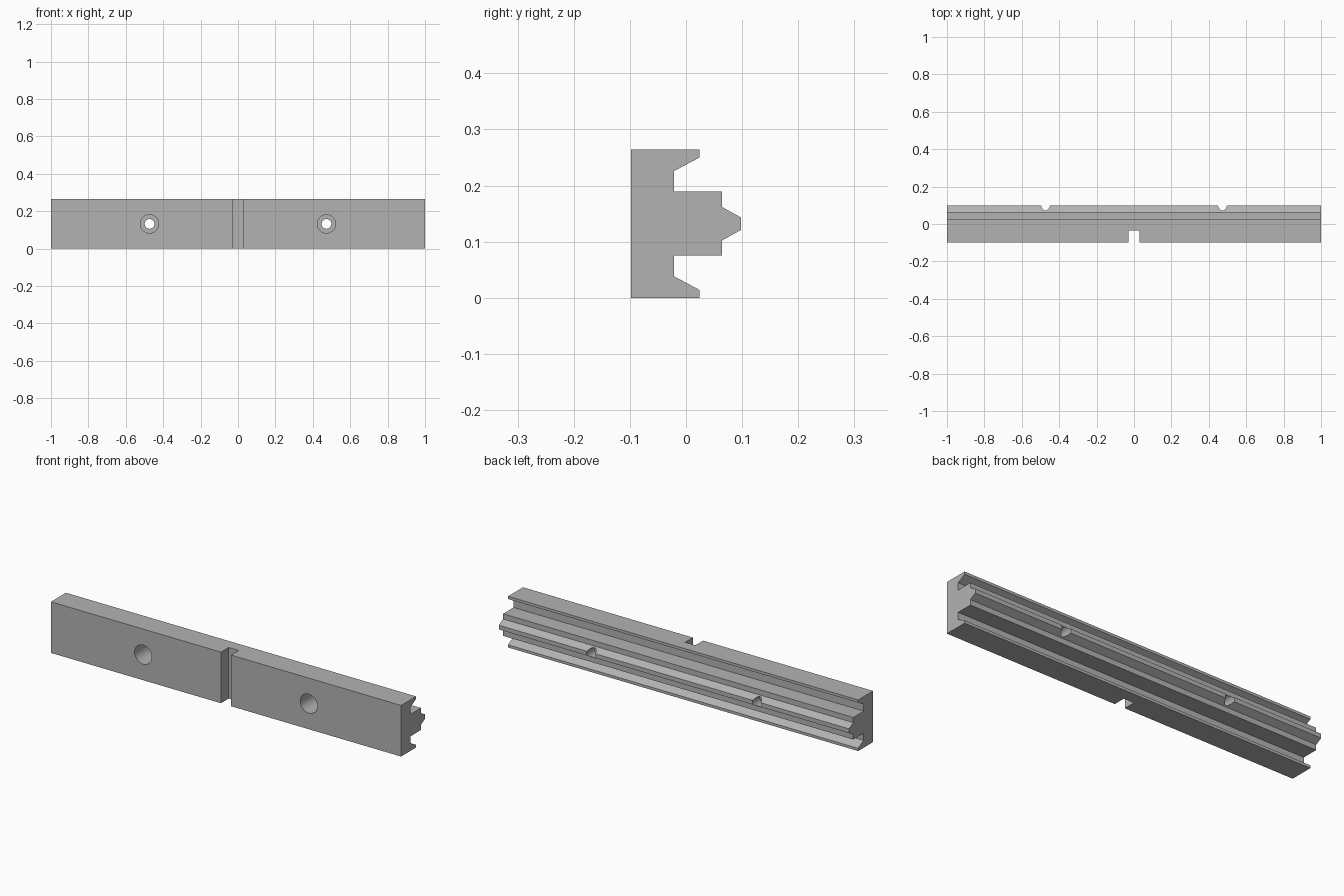
import bpy
import bmesh
from mathutils import Matrix, Vector

cube = bpy.data.objects.get("Cube")
if cube:
    bpy.data.objects.remove(cube, do_unlink=True)

HEIGHT = 0.264
MID = HEIGHT / 2
FRONT = -0.098

grey = bpy.data.materials.new("plain_grey")
grey.use_nodes = True
colour = (0.45, 0.45, 0.45, 1)
grey.diffuse_color = colour
grey.node_tree.nodes["Principled BSDF"].inputs["Base Color"].default_value = colour


def make_object(name, bm):
    bmesh.ops.recalc_face_normals(bm, faces=bm.faces)
    mesh = bpy.data.meshes.new(name)
    bm.to_mesh(mesh)
    bm.free()
    mesh.materials.append(grey)
    obj = bpy.data.objects.new(name, mesh)
    bpy.context.collection.objects.link(obj)
    return obj


def cut(target, cutter):
    cutter.hide_render = True
    bpy.context.view_layer.objects.active = target
    mod = target.modifiers.new(cutter.name, 'BOOLEAN')
    mod.operation = 'DIFFERENCE'
    mod.solver = 'EXACT'
    mod.object = cutter
    bpy.ops.object.modifier_apply(modifier=mod.name)
    bpy.data.objects.remove(cutter, do_unlink=True)


def cylinder(name, x, radius, y0, y1):
    bm = bmesh.new()
    turn = Matrix.Translation((x, (y0 + y1) / 2, MID)) @ Matrix.Rotation(1.5707963, 4, 'X')
    bmesh.ops.create_cone(bm, cap_ends=True, segments=48, radius1=radius,
                          radius2=radius, depth=y1 - y0, matrix=turn)
    return make_object(name, bm)


# Jaw bar: lower half of the section, mirrored about mid height, then extruded
lower = [(FRONT, 0), (0.024, 0), (0.024, 0.014), (-0.021, 0.038),
         (-0.021, 0.075), (0.064, 0.075), (0.064, 0.102), (0.098, 0.121)]
section = lower + [(y, HEIGHT - z) for y, z in reversed(lower)]
bm = bmesh.new()
end = bm.faces.new([bm.verts.new((-1, y, z)) for y, z in section])
grown = bmesh.ops.extrude_face_region(bm, geom=[end], use_keep_orig=True)
bmesh.ops.translate(bm, vec=Vector((2, 0, 0)),
                    verts=[v for v in grown["geom"] if isinstance(v, bmesh.types.BMVert)])
bar = make_object("jaw_bar", bm)

# Upright slot in the middle of the front
bm = bmesh.new()
bmesh.ops.create_cube(bm, size=1, matrix=Matrix.Translation((0, -0.085, MID))
                      @ Matrix.Diagonal((0.058, 0.1, 0.5, 1)))
cut(bar, make_object("slot_cutter", bm))

# Two screw holes with deep, wide recesses from the front
for x in (-0.473, 0.473):
    cut(bar, cylinder("recess_cutter", x, 0.049, FRONT - 0.1, 0.034))
    cut(bar, cylinder("hole_cutter", x, 0.026, FRONT - 0.1, 0.2))

bpy.ops.object.select_all(action='DESELECT')
bar.select_set(True)
bpy.context.view_layer.objects.active = bar
bpy.ops.object.shade_smooth_by_angle(angle=0.4)
